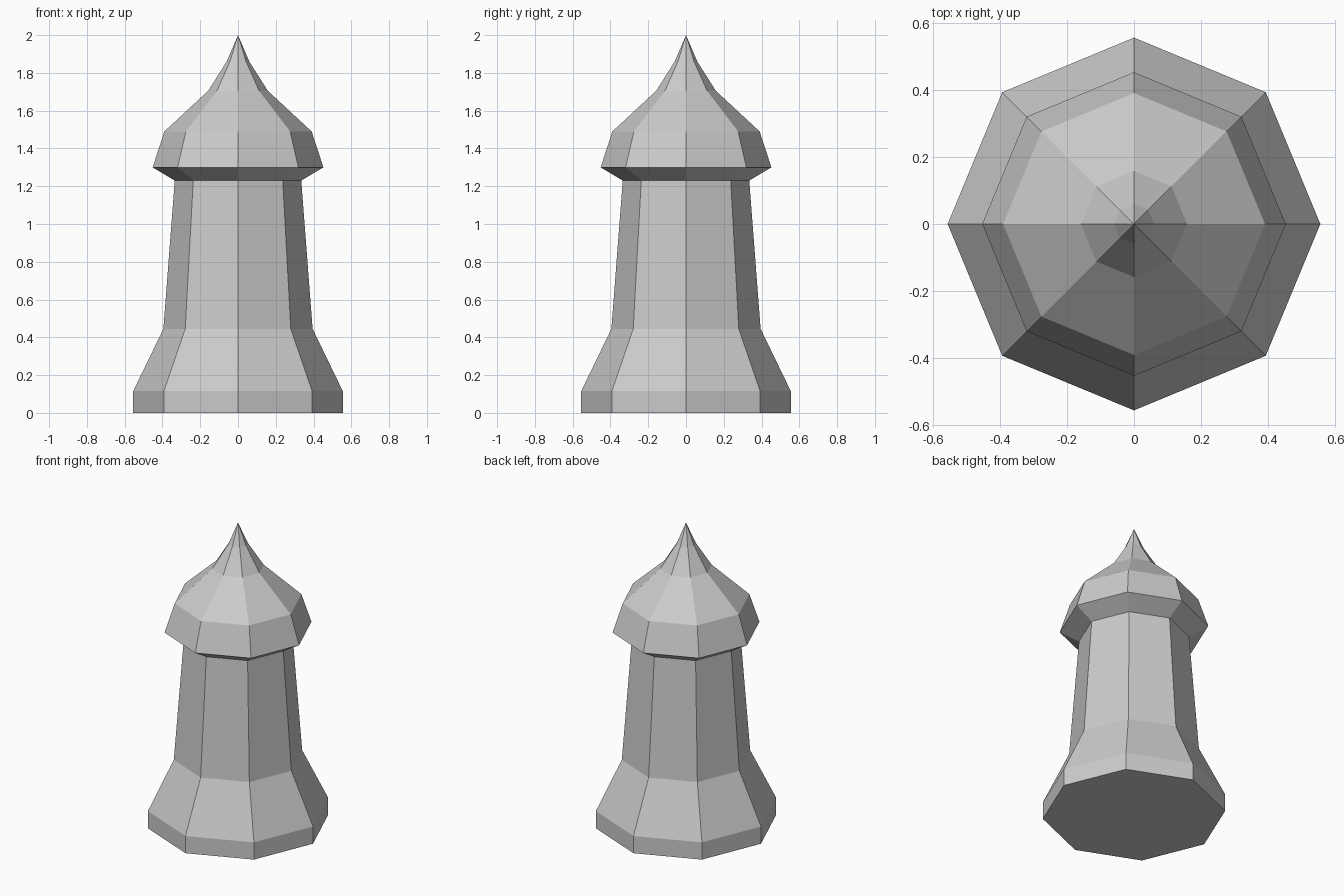
import bpy
import bmesh
from math import cos, sin, tau

SIDES = 8

cube = bpy.data.objects.get("Cube")
if cube:
    bpy.data.objects.remove(cube, do_unlink=True)

# Single plain grey
grey = bpy.data.materials.new("light_grey")
grey.use_nodes = True
colour = (0.6, 0.6, 0.6, 1)
grey.diffuse_color = colour
grey.node_tree.nodes["Principled BSDF"].inputs["Base Color"].default_value = colour


def lathe(name, profile, close_bottom=False):
    """Sweep (radius, height) points into a flat-sided octagonal part."""
    bm = bmesh.new()
    rings = []
    for radius, z in profile:
        if radius == 0:
            rings.append([bm.verts.new((0, 0, z))] * SIDES)
        else:
            angles = [tau * i / SIDES for i in range(SIDES)]
            rings.append([bm.verts.new((radius * cos(a), radius * sin(a), z)) for a in angles])
    for low, high in zip(rings, rings[1:]):
        for i in range(SIDES):
            j = (i + 1) % SIDES
            corners = [low[i], low[j], high[j], high[i]]
            bm.faces.new(list(dict.fromkeys(corners)))
    if close_bottom:
        bm.faces.new(rings[0][::-1])
    mesh = bpy.data.meshes.new(name)
    bm.to_mesh(mesh)
    bm.free()
    mesh.materials.append(grey)
    obj = bpy.data.objects.new(name, mesh)
    bpy.context.collection.objects.link(obj)
    return obj


# Plinth, flared foot and tapering shaft
lathe("tower_body", [(0.555, 0), (0.555, 0.115), (0.395, 0.445), (0.335, 1.23)], close_bottom=True)

# Overhanging eaves and pointed, curved roof
lathe("tower_roof", [(0.335, 1.23), (0.452, 1.3), (0.39, 1.49), (0.158, 1.705), (0.06, 1.86), (0, 2)])
